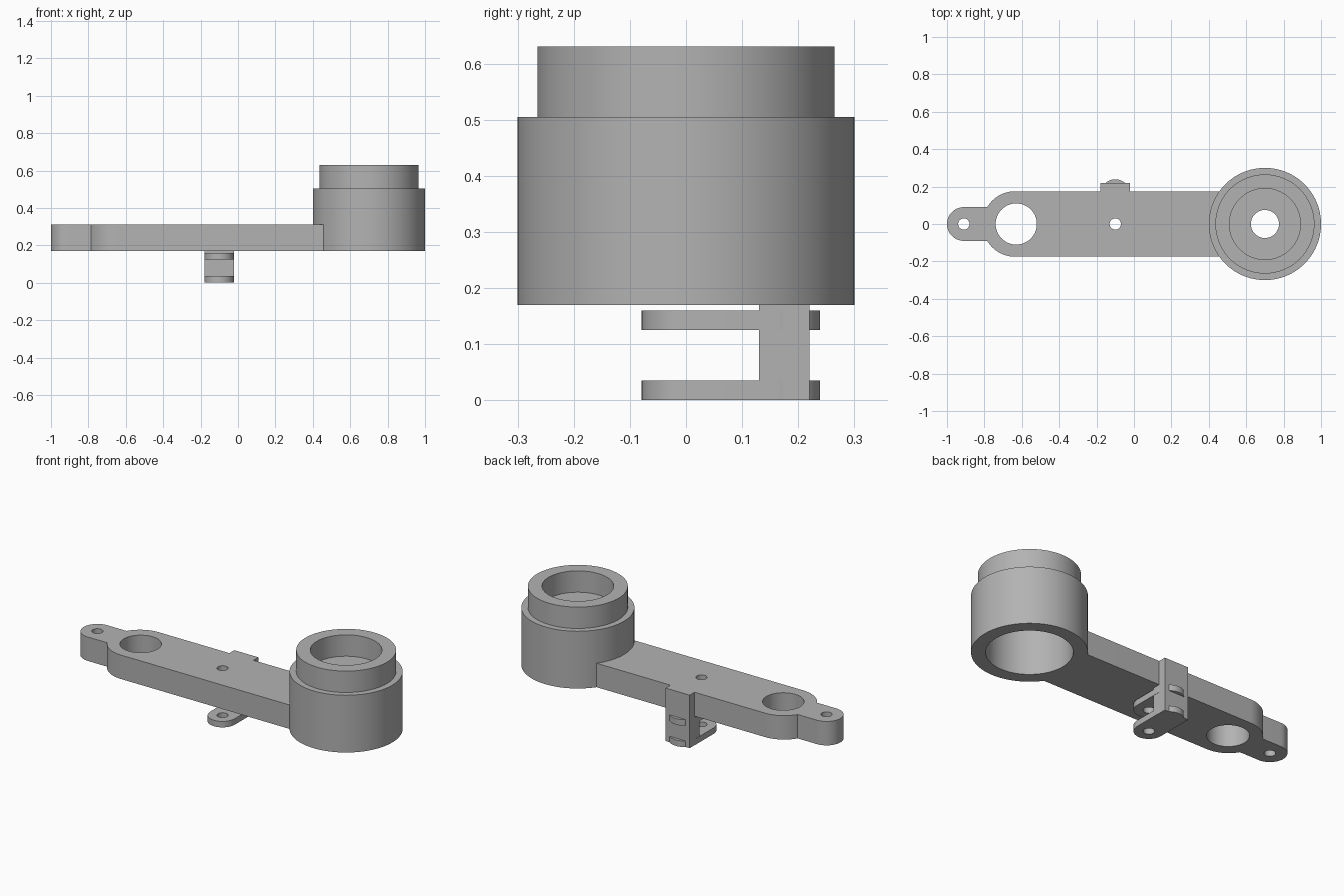
import bpy, bmesh, math

if "Cube" in bpy.data.objects:
    bpy.data.objects.remove(bpy.data.objects["Cube"])

grey = bpy.data.materials.new("plain grey")
grey.diffuse_color = (0.45, 0.45, 0.45, 1)
grey.use_nodes = True
grey.node_tree.nodes["Principled BSDF"].inputs["Base Color"].default_value = grey.diffuse_color


def arc(cx, cy, r, a0, a1, n=32):
    """Points on an arc, angles in degrees."""
    angles = [math.radians(a0 + (a1 - a0) * i / n) for i in range(n + 1)]
    return [(cx + r * math.cos(a), cy + r * math.sin(a)) for a in angles]


def circle(cx, cy, r, n=64):
    return arc(cx, cy, r, 0, 360, n)[:-1]


def finish(ob):
    bm = bmesh.new()
    bm.from_mesh(ob.data)
    bmesh.ops.remove_doubles(bm, verts=bm.verts, dist=1e-5)
    bmesh.ops.recalc_face_normals(bm, faces=bm.faces)
    bm.to_mesh(ob.data)
    bm.free()
    ob.data.materials.clear()
    ob.data.materials.append(grey)
    bpy.ops.object.select_all(action='DESELECT')
    ob.select_set(True)
    bpy.context.view_layer.objects.active = ob
    bpy.ops.object.shade_smooth_by_angle(angle=math.radians(30))


def plate(name, loops, z0, z1):
    """Extrude an outline with holes between two heights."""
    cu = bpy.data.curves.new(name, 'CURVE')
    cu.dimensions = '2D'
    cu.fill_mode = 'BOTH'
    cu.extrude = (z1 - z0) / 2
    for pts in loops:
        sp = cu.splines.new('POLY')
        sp.points.add(len(pts) - 1)
        for p, (x, y) in zip(sp.points, pts):
            p.co = (x, y, 0, 1)
        sp.use_cyclic_u = True
    ob = bpy.data.objects.new(name, cu)
    bpy.context.collection.objects.link(ob)
    ob.location.z = (z0 + z1) / 2
    bpy.ops.object.select_all(action='DESELECT')
    ob.select_set(True)
    bpy.context.view_layer.objects.active = ob
    bpy.ops.object.convert(target='MESH')
    finish(bpy.context.view_layer.objects.active)


def lathe(name, cx, profile, n=96):
    """Revolve a closed (radius, z) profile around a vertical axis."""
    verts, faces, m = [], [], len(profile)
    for i in range(n):
        a = 2 * math.pi * i / n
        verts += [(cx + r * math.cos(a), r * math.sin(a), z) for r, z in profile]
    for i in range(n):
        for j in range(m):
            k, i2 = (j + 1) % m, (i + 1) % n
            faces.append((i * m + j, i2 * m + j, i2 * m + k, i * m + k))
    me = bpy.data.meshes.new(name)
    me.from_pydata(verts, [], faces)
    ob = bpy.data.objects.new(name, me)
    bpy.context.collection.objects.link(ob)
    finish(ob)


# Arm with rounded end, narrow tip and a concave end seated in the hub wall
HALF, TIP, BODY_X, HUB_X = 0.175, 0.09, -0.635, 0.70
neck = math.degrees(math.asin(TIP / HALF))
seat = math.degrees(math.asin(HALF / 0.295))
outline = (arc(-0.91, 0, TIP, 90, 270)
           + arc(BODY_X, 0, HALF, 180 + neck, 270)
           + arc(HUB_X, 0, 0.295, 180 + seat, 180 - seat)
           + arc(BODY_X, 0, HALF, 90, 180 - neck))
plate("arm", [outline, circle(-0.91, 0, 0.03), circle(-0.63, 0, 0.11),
              circle(-0.10, 0, 0.03)], 0.17, 0.31)

# Stepped hub, open below, with a recessed collar and a drilled floor
lathe("hub", HUB_X, [(0.30, 0.17), (0.30, 0.505), (0.265, 0.505), (0.265, 0.63),
                     (0.19, 0.63), (0.19, 0.505), (0.075, 0.505), (0.075, 0.46),
                     (0.225, 0.46), (0.225, 0.17)])

# Bracket post: lower block under the arm and upper strip behind the arm
X0, X1 = -0.178, -0.022
plate("bracket_post", [[(X0, 0.13), (X1, 0.13), (X1, 0.22), (X0, 0.22)]], 0, 0.17)
plate("bracket_back", [[(X0, 0.175), (X1, 0.175), (X1, 0.22), (X0, 0.22)]], 0.17, 0.31)

# Two drilled clevis prongs with rounded ends
prong = arc(-0.10, 0, 0.079, 180, 360) + arc(-0.10, 0.16, 0.079, 0, 180)
for name, z0, z1 in (("lower_prong", 0, 0.035), ("upper_prong", 0.125, 0.16)):
    plate(name, [prong, circle(-0.10, 0, 0.03)], z0, z1)
